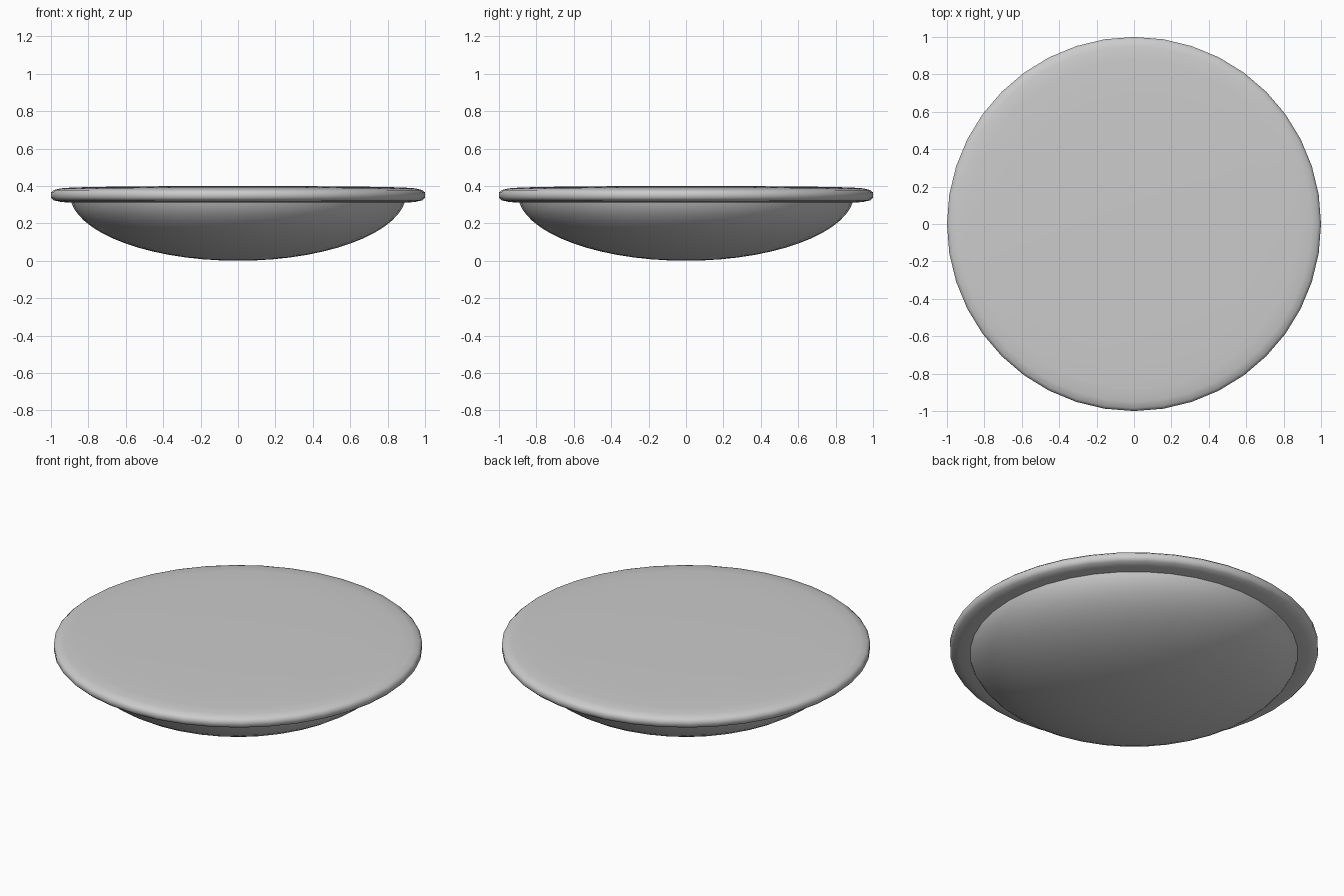
import bpy, bmesh, math

if "Cube" in bpy.data.objects:
    bpy.data.objects.remove(bpy.data.objects["Cube"])

SEGMENTS = 40


def lathe(name, profile, angle):
    """Spin an (r, z) profile around z; points at r = 0 become poles."""
    bm = bmesh.new()
    verts = [bm.verts.new((r, 0, z)) for r, z in profile]
    edges = [bm.edges.new(pair) for pair in zip(verts, verts[1:])]
    bmesh.ops.spin(bm, geom=verts + edges, cent=(0, 0, 0), axis=(0, 0, 1),
                   angle=math.tau, steps=SEGMENTS, use_duplicate=False)
    bmesh.ops.remove_doubles(bm, verts=bm.verts, dist=1e-4)
    bmesh.ops.recalc_face_normals(bm, faces=bm.faces)
    mesh = bpy.data.meshes.new(name)
    bm.to_mesh(mesh)
    bm.free()
    obj = bpy.data.objects.new(name, mesh)
    bpy.context.collection.objects.link(obj)
    bpy.context.view_layer.objects.active = obj
    obj.select_set(True)
    bpy.ops.object.shade_smooth_by_angle(angle=math.radians(angle))
    obj.select_set(False)
    return obj


# Rounded lid: very slightly domed top, soft rim, flat underside
lathe("lid", [(0, 0.4), (0.35, 0.399), (0.69, 0.396), (0.88, 0.392),
              (0.95, 0.387), (0.985, 0.378), (1.0, 0.365), (1.0, 0.338),
              (0.985, 0.323), (0.95, 0.315), (0.91, 0.311), (0, 0.311)], 50)

# Shallow elliptical bowl tucked under the lid
bowl = [(0.9 * math.sin(t), 0.36 - 0.36 * math.cos(t))
        for t in (math.radians(a) for a in range(0, 85, 6))]
bowl += [(0.9, 0.345)]
lathe("bowl", bowl, 50)
